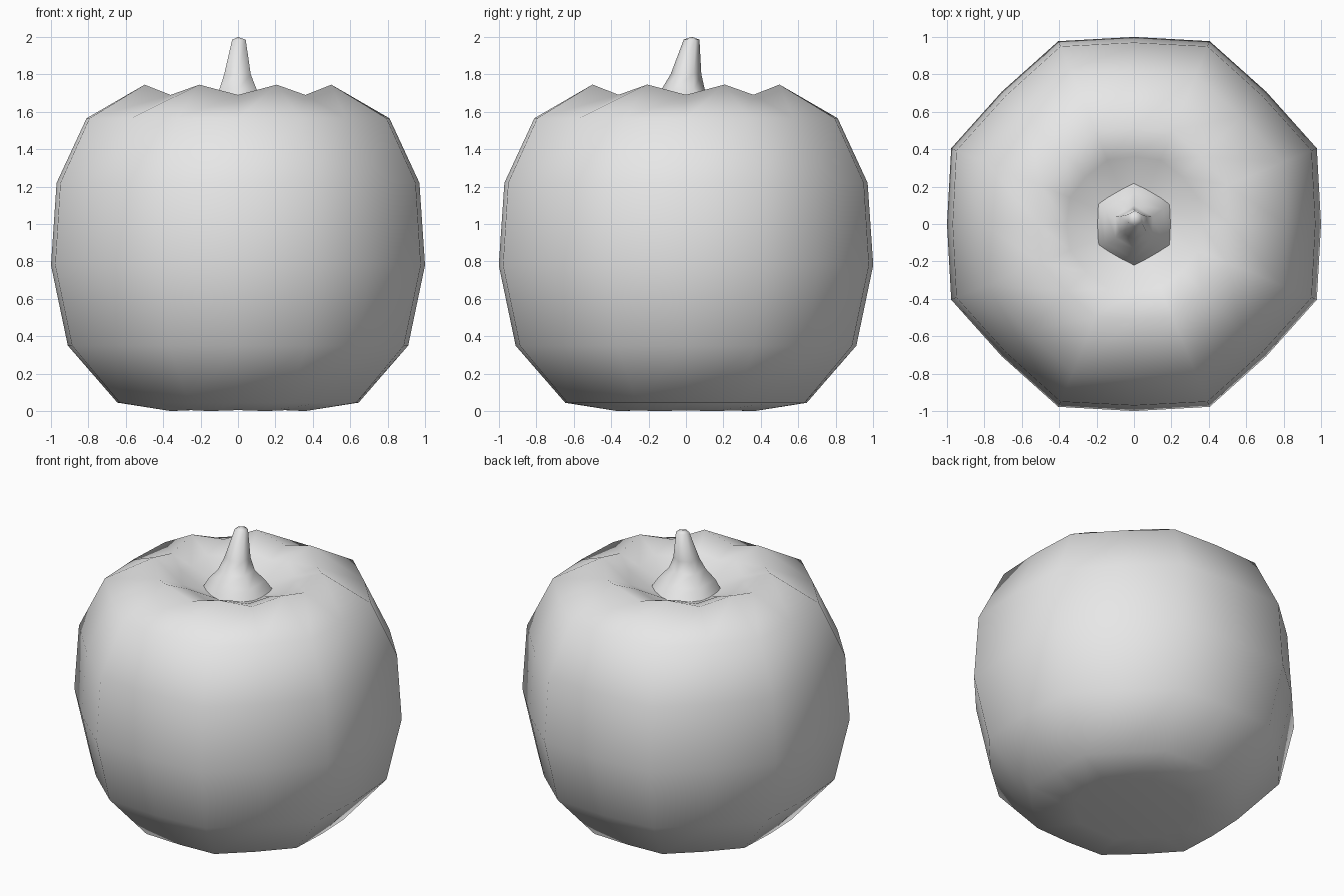
import bpy, bmesh, math
from mathutils import Vector

cube = bpy.data.objects.get("Cube")
if cube:
    bpy.data.objects.remove(cube, do_unlink=True)

COLOR = (0.8, 0.8, 0.8, 1)
grey = bpy.data.materials.new("plain_grey")
grey.use_nodes = True
grey.diffuse_color = COLOR
grey.node_tree.nodes["Principled BSDF"].inputs["Base Color"].default_value = COLOR


def loft(name, rings, bottom=None, top=None):
    """Skin a stack of closed rings, closing the ends with fans to a point."""
    bm = bmesh.new()
    loops = [[bm.verts.new(p) for p in ring] for ring in rings]
    count = len(loops[0])
    for low, high in zip(loops, loops[1:]):
        for i in range(count):
            j = (i + 1) % count
            bm.faces.new((low[i], low[j], high[j], high[i]))
    for loop, point in ((loops[0], bottom), (loops[-1], top)):
        if point:
            tip = bm.verts.new(point)
            for i in range(count):
                bm.faces.new((loop[i], loop[(i + 1) % count], tip))
    bmesh.ops.recalc_face_normals(bm, faces=bm.faces)
    mesh = bpy.data.meshes.new(name)
    bm.to_mesh(mesh)
    bm.free()
    mesh.materials.append(grey)
    mesh.shade_smooth()
    obj = bpy.data.objects.new(name, mesh)
    bpy.context.collection.objects.link(obj)
    return obj


def ring(radii, heights, sides, centre=(0, 0), turn=0.0):
    """Ring whose radius and height alternate between two values."""
    pts = []
    for i in range(sides):
        a = turn + math.tau * i / sides
        r, z = radii[i % 2], heights[i % 2]
        pts.append(Vector((centre[0] + r * math.cos(a), centre[1] + r * math.sin(a), z)))
    return pts


# Body: eight lobes, rows are (groove radius, ridge radius, groove z, ridge z)
body_rows = [
    (0.37, 0.39, 0.005, 0.0),
    (0.645, 0.685, 0.045, 0.045),
    (0.91, 0.96, 0.35, 0.35),
    (1.0, 1.058, 0.78, 0.78),
    (0.97, 1.028, 1.22, 1.22),
    (0.81, 0.86, 1.565, 1.565),
    (0.51, 0.54, 1.69, 1.745),
    (0.36, 0.37, 1.64, 1.67),
    (0.2, 0.2, 1.58, 1.58),
]
loft("fruit_body", [ring((g, r), (gz, rz), 16) for g, r, gz, rz in body_rows],
     bottom=(0, 0, 0.015), top=(0, 0, 1.56))

# Stem: six-sided, flared at the base and leaning back, rows are (radius, z, x, y)
stem_rows = [
    (0.23, 1.57, 0.0, 0.0),
    (0.18, 1.65, 0.0, -0.01),
    (0.115, 1.72, 0.0, -0.015),
    (0.082, 1.8, -0.003, 0.0),
    (0.042, 1.985, 0.005, 0.03),
]
loft("stem", [ring((r, r), (z, z), 6, (x, y), math.pi / 6) for r, z, x, y in stem_rows],
     top=(0.0, 0.03, 2.0))
